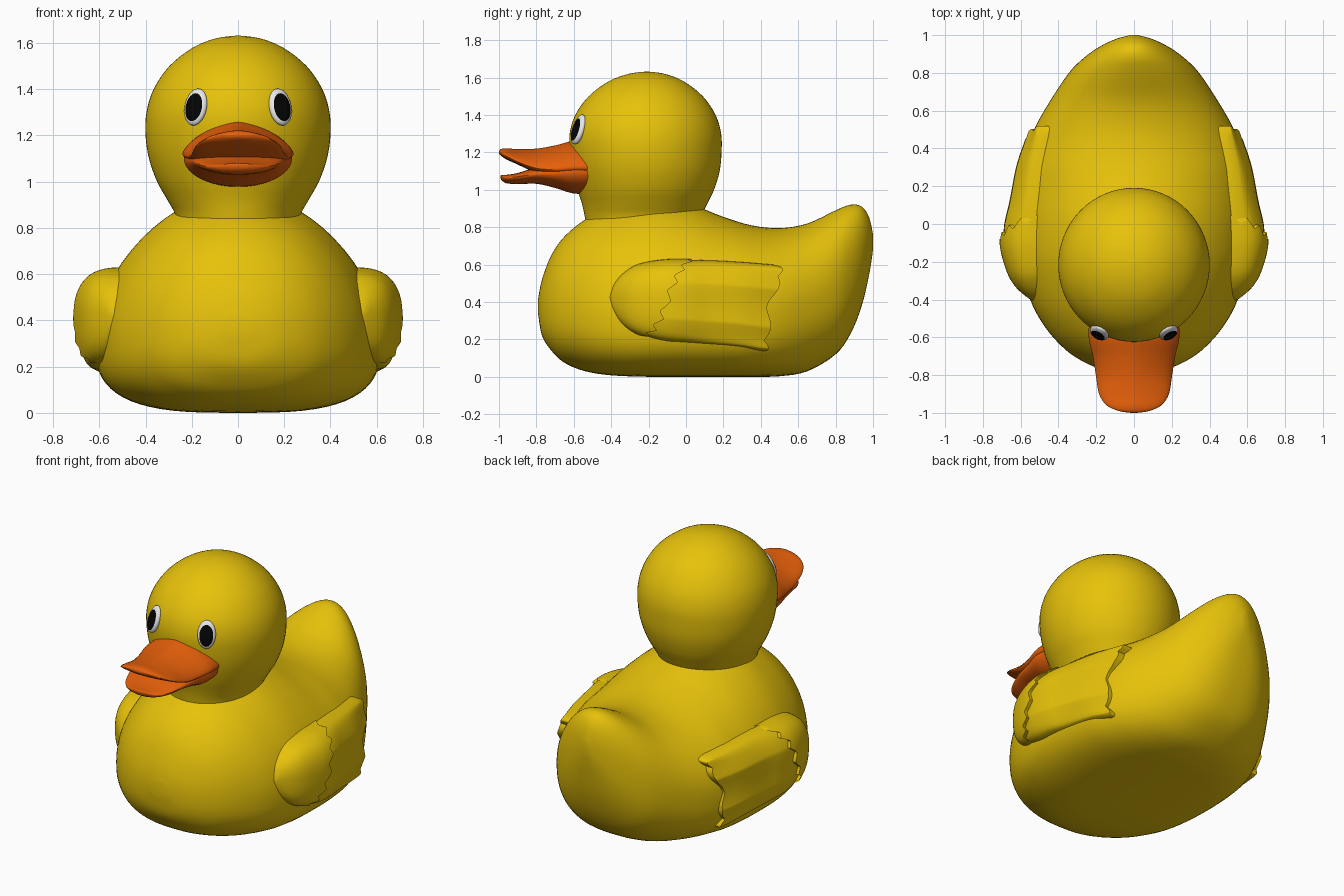
import bpy, bmesh, math
from mathutils import Matrix, Vector

if "Cube" in bpy.data.objects:
    bpy.data.objects.remove(bpy.data.objects["Cube"])


def material(name, rgb):
    m = bpy.data.materials.new(name)
    m.diffuse_color = (*rgb, 1)
    m.use_nodes = True
    m.node_tree.nodes["Principled BSDF"].inputs["Base Color"].default_value = m.diffuse_color
    return m


YELLOW = material("yellow", (0.80, 0.54, 0.003))
ORANGE = material("orange", (0.78, 0.115, 0.003))
WHITE = material("white", (0.87, 0.87, 0.87))
BLACK = material("black", (0.001, 0.001, 0.001))


def finish(name, bm, mats, angle=40):
    bmesh.ops.recalc_face_normals(bm, faces=bm.faces)
    me = bpy.data.meshes.new(name)
    bm.to_mesh(me)
    bm.free()
    for m in mats:
        me.materials.append(m)
    me.shade_smooth()
    me.set_sharp_from_angle(angle=math.radians(angle))
    ob = bpy.data.objects.new(name, me)
    bpy.context.collection.objects.link(ob)
    return ob


def spline(rows, steps):
    """Catmull-Rom interpolation of whole rows of section values."""
    out = []
    for i in range(len(rows) - 1):
        p0, p1 = rows[max(i - 1, 0)], rows[i]
        p2, p3 = rows[i + 1], rows[min(i + 2, len(rows) - 1)]
        for k in range(steps):
            t = k / steps
            out.append([0.5 * (2 * b + (c - a) * t + (2 * a - 5 * b + 4 * c - d) * t * t
                        + (3 * b - a - 3 * c + d) * t ** 3)
                        for a, b, c, d in zip(p0, p1, p2, p3)])
    out.append(list(rows[-1]))
    return out


def loft(name, rings, mat, closed=True, angle=40):
    bm = bmesh.new()
    vr = [[bm.verts.new(p) for p in ring] for ring in rings]
    n = len(vr[0])
    for a, b in zip(vr, vr[1:]):
        for i in range(n if closed else n - 1):
            j = (i + 1) % n
            bm.faces.new((a[i], a[j], b[j], b[i]))
    if closed:
        bm.faces.new(vr[0])
        bm.faces.new(vr[-1])
    return finish(name, bm, [mat], angle)


def power(v, p):
    return math.copysign(abs(v) ** p, v)


def section(y, bot, top, w, mid, n_top, n_bot, count=64):
    """Upright cross-section with separate upper and lower roundness."""
    ring = []
    for i in range(count):
        a = 2 * math.pi * i / count
        c, s = math.cos(a), math.sin(a)
        n = n_top if s > 0 else n_bot
        h = top - mid if s > 0 else mid - bot
        ring.append((w * power(c, 2 / n), y, mid + h * power(s, 2 / n)))
    return ring


# Body with raised tail: y, bottom, top, half width, height of widest point
body = [(-.79, .33, .42, .06, .37), (-.77, .22, .52, .17, .36), (-.72, .14, .65, .285, .35),
        (-.65, .075, .75, .38, .34), (-.54, .03, .84, .475, .33), (-.4, .008, .91, .55, .33),
        (-.2, 0, .96, .605, .33), (0, 0, .93, .62, .33), (.2, 0, .855, .61, .33),
        (.35, 0, .81, .585, .34), (.5, .003, .795, .53, .36), (.65, .03, .82, .445, .40),
        (.8, .12, .89, .345, .46), (.88, .23, .92, .265, .52), (.94, .38, .91, .18, .60),
        (.98, .55, .85, .095, .68), (1.0, .68, .76, .02, .72)]
rings = []
for y, b, t, w, m in spline(body, 4):
    rear = min(max((y - .3) / .4, 0), 1)
    front = min(max((-y - .3) / .3, 0), 1)
    mid_body = max(0, 1 - ((y + .15) / .45) ** 2)
    rings.append(section(y, max(b, 0), t, w, m, 2 - .22 * mid_body, 3.1 - .6 * rear - .6 * front))
loft("body", rings, YELLOW)

# Head and neck: z, x radius, y centre, y radius
head = [(.74, .26, -.23, .29), (.85, .27, -.23, .31), (.92, .305, -.222, .333),
        (1.0, .35, -.215, .365), (1.1, .385, -.213, .393), (1.2, .40, -.215, .405),
        (1.3, .396, -.217, .405), (1.4, .365, -.217, .375), (1.5, .297, -.215, .305),
        (1.58, .195, -.213, .2), (1.62, .095, -.21, .095), (1.632, .005, -.21, .005)]
rings = [[(r * math.cos(2 * math.pi * i / 64), yc + ry * math.sin(2 * math.pi * i / 64), z)
          for i in range(64)] for z, r, yc, ry in spline(head, 4)]
loft("head", rings, YELLOW)

# Bill halves: y, bottom, top, half width, edge height
upper = [(-.49, 1.06, 1.265, .235, 1.12), (-.60, 1.06, 1.262, .24, 1.12), (-.70, 1.07, 1.237, .218, 1.11),
         (-.80, 1.09, 1.22, .202, 1.115), (-.90, 1.135, 1.217, .185, 1.15),
         (-.96, 1.162, 1.222, .145, 1.18), (-.99, 1.182, 1.217, .08, 1.2),
         (-1.0, 1.195, 1.205, .015, 1.2)]
lower = [(-.49, .98, 1.14, .225, 1.10), (-.60, .98, 1.14, .234, 1.10), (-.70, 1.01, 1.14, .21, 1.09),
         (-.80, 1.032, 1.12, .19, 1.085), (-.90, 1.03, 1.09, .155, 1.07),
         (-.96, 1.035, 1.08, .11, 1.065), (-.985, 1.05, 1.08, .06, 1.07),
         (-.992, 1.065, 1.075, .012, 1.07)]
for name, rows, nt in (("upper_bill", upper, 1.5), ("lower_bill", lower, 2)):
    loft(name, [section(y, b, t, w, m, nt, 2, 40) for y, b, t, w, m in spline(rows, 4)], ORANGE)

# Wing outline: y, lower edge, upper edge, outermost x
WING = [(-.41, .41, .43, .53), (-.385, .34, .50, .57), (-.33, .27, .56, .63), (-.25, .22, .605, .675),
        (-.12, .185, .628, .71), (0, .175, .63, .708), (.12, .163, .63, .68), (.3, .148, .62, .645),
        (.42, .13, .61, .605), (.54, .13, .60, .56)]
WING_FINE = spline(WING, 4)


def wing_at(y):
    for p, q in zip(WING_FINE, WING_FINE[1:]):
        if y <= q[0]:
            t = (y - p[0]) / (q[0] - p[0])
            return [a + (b - a) * t for a, b in zip(p, q)][1:]
    return WING_FINE[-1][1:]


def flap(name, side, end, inset, groove):
    """Domed wing layer running back to a ragged edge given by end(u)."""
    rings, count, steps, root = [], 72, 28, .45
    for j in range(steps + 2):
        t = min(j / steps, 1) ** 1.5
        ring = []
        for i in range(count + 1):
            u = i / count
            a = math.pi * u
            y = -.41 + (end(u) + .41) * t
            lo, hi, out = wing_at(y)
            lo, hi = lo + inset * .4, hi - inset * .4
            out -= inset + groove * t * abs(math.cos(4 * a))
            bulge = .55 if u < .5 else .28
            x = root + (out - root) * math.sin(a) ** bulge if 0 < i < count else root
            if j > steps:
                x = root - .05
            z = (lo + hi) / 2 + (hi - lo) / 2 * power(math.cos(a), .85)
            ring.append((side * x, y, z))
        rings.append(ring)
    loft(name, rings, YELLOW, closed=False, angle=50)


def shoulder_end(u):
    tooth = abs((u * 8) % 1 - .5) * 2
    return .03 - .30 * u + .04 * tooth


def feather_end(u):
    tip = .47 + .05 * math.sin(math.pi * min(u * 2.2, 1)) - .05 * u
    return tip + .03 * abs(math.sin(4 * math.pi * u)) - .015


# Wings and eyes, mirrored left and right
for side, label in ((1, "left"), (-1, "right")):
    flap(label + "_wing_feathers", side, feather_end, .016, .012)
    flap(label + "_wing_shoulder", side, shoulder_end, 0, 0)

    bm = bmesh.new()
    bmesh.ops.create_uvsphere(bm, u_segments=40, v_segments=40, radius=1)
    for f in bm.faces:
        c = f.calc_center_median()
        f.material_index = 1 if c.z > 0 and c.xy.length < .76 else 0
    for v in bm.verts:  # pupil sits low in the eye
        v.co.y -= .3 * max(0, 1 - v.co.xy.length)
    # pole turned outward, then flattened and laid on the face
    place = (Matrix.Translation(Vector((side * .183, -.575, 1.323)))
             @ Matrix.Rotation(side * math.radians(28), 4, 'Z')
             @ Matrix.Rotation(math.radians(-17), 4, 'X')
             @ Matrix.Diagonal((.053, .026, .083, 1))
             @ Matrix.Rotation(math.radians(90), 4, 'X'))
    bm.transform(place)
    finish(label + "_eye", bm, [WHITE, BLACK])
